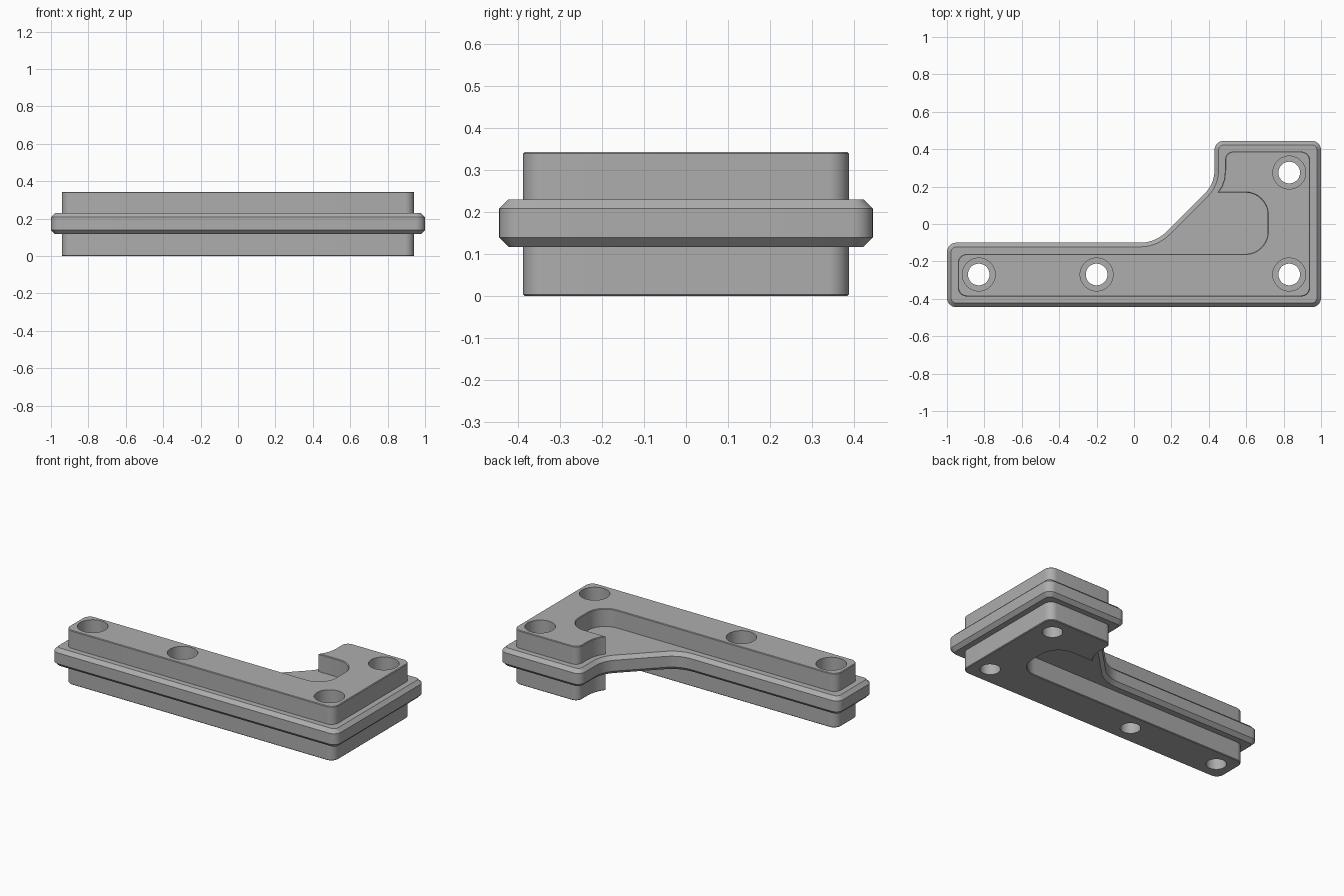
import bpy, bmesh, math
from mathutils import Vector

if "Cube" in bpy.data.objects:
    bpy.data.objects.remove(bpy.data.objects["Cube"])

grey = bpy.data.materials.new("plain grey")
grey.diffuse_color = (0.42, 0.42, 0.42, 1)
grey.use_nodes = True
grey.node_tree.nodes["Principled BSDF"].inputs["Base Color"].default_value = grey.diffuse_color


def rounded(corners, steps=10):
    """Outline from (x, y, fillet radius) corners."""
    out = []
    n = len(corners)
    for i, (x, y, r) in enumerate(corners):
        p = Vector((x, y))
        if r == 0:
            out.append(p)
            continue
        a = (Vector(corners[i - 1][:2]) - p).normalized()
        b = (Vector(corners[(i + 1) % n][:2]) - p).normalized()
        half = a.angle(b) / 2
        centre = p + (a + b).normalized() * r / math.sin(half)
        t = r / math.tan(half)
        start, end = p + a * t - centre, p + b * t - centre
        sweep = math.pi - 2 * half
        for k in range(steps + 1):
            f = k / steps
            v = (start * math.sin((1 - f) * sweep) + end * math.sin(f * sweep)) / math.sin(sweep)
            out.append(centre + v)
    return out


def slab(name, outline, z0, z1, chamfer=0):
    """Extruded outline with chamfered top and bottom rims."""
    bm = bmesh.new()
    base = bm.faces.new([bm.verts.new((p.x, p.y, z0)) for p in outline])
    top = bmesh.ops.extrude_face_region(bm, geom=[base], use_keep_orig=True)
    bmesh.ops.translate(bm, vec=(0, 0, z1 - z0),
                        verts=[v for v in top["geom"] if isinstance(v, bmesh.types.BMVert)])
    bmesh.ops.recalc_face_normals(bm, faces=bm.faces)
    if chamfer:
        rims = [e for e in bm.edges if abs(e.verts[0].co.z - e.verts[1].co.z) < 1e-5]
        bmesh.ops.bevel(bm, geom=rims, offset=chamfer, segments=1,
                        affect='EDGES', clamp_overlap=False)
    mesh = bpy.data.meshes.new(name)
    bm.to_mesh(mesh)
    bm.free()
    ob = bpy.data.objects.new(name, mesh)
    bpy.context.collection.objects.link(ob)
    mesh.materials.append(grey)
    return ob


def combine(target, other, operation):
    mod = target.modifiers.new(operation, 'BOOLEAN')
    mod.operation, mod.object, mod.solver = operation, other, 'EXACT'
    bpy.context.view_layer.objects.active = target
    bpy.ops.object.modifier_apply(modifier=mod.name)
    bpy.data.objects.remove(other)


# Wide middle flange with a diagonal shoulder
bracket = slab("bracket", rounded([
    (-1, -0.445, 0.05), (1, -0.445, 0.05), (1, 0.445, 0.05), (0.43, 0.445, 0.05),
    (0.43, 0.215, 0.17), (0.115, -0.1, 0.2), (-1, -0.1, 0.05)]), 0.117, 0.23, 0.022)

# Full-height hooked core
core = slab("core", rounded([
    (-0.942, -0.388, 0.05), (0.942, -0.388, 0.05), (0.942, 0.388, 0.05), (0.487, 0.388, 0.045),
    (0.487, 0.29, 0), (0.482, 0.24, 0), (0.468, 0.2, 0), (0.446, 0.168, 0),
    (0.715, 0.168, 0.12), (0.715, -0.16, 0.12), (-0.942, -0.16, 0.05)]), 0, 0.343, 0.004)
combine(bracket, core, 'UNION')

# Counterbored screw holes
for x, y in [(-0.83, -0.27), (-0.2, -0.27), (0.83, -0.27), (0.83, 0.275)]:
    for radius, z0 in [(0.058, -0.1), (0.088, 0.172)]:
        circle = [Vector((x + radius * math.cos(k * math.tau / 48),
                          y + radius * math.sin(k * math.tau / 48))) for k in range(48)]
        combine(bracket, slab("hole_cutter", circle, z0, 0.5), 'DIFFERENCE')

bpy.ops.object.select_all(action='DESELECT')
bracket.select_set(True)
bpy.context.view_layer.objects.active = bracket
bpy.ops.object.shade_smooth_by_angle(angle=math.radians(30))
